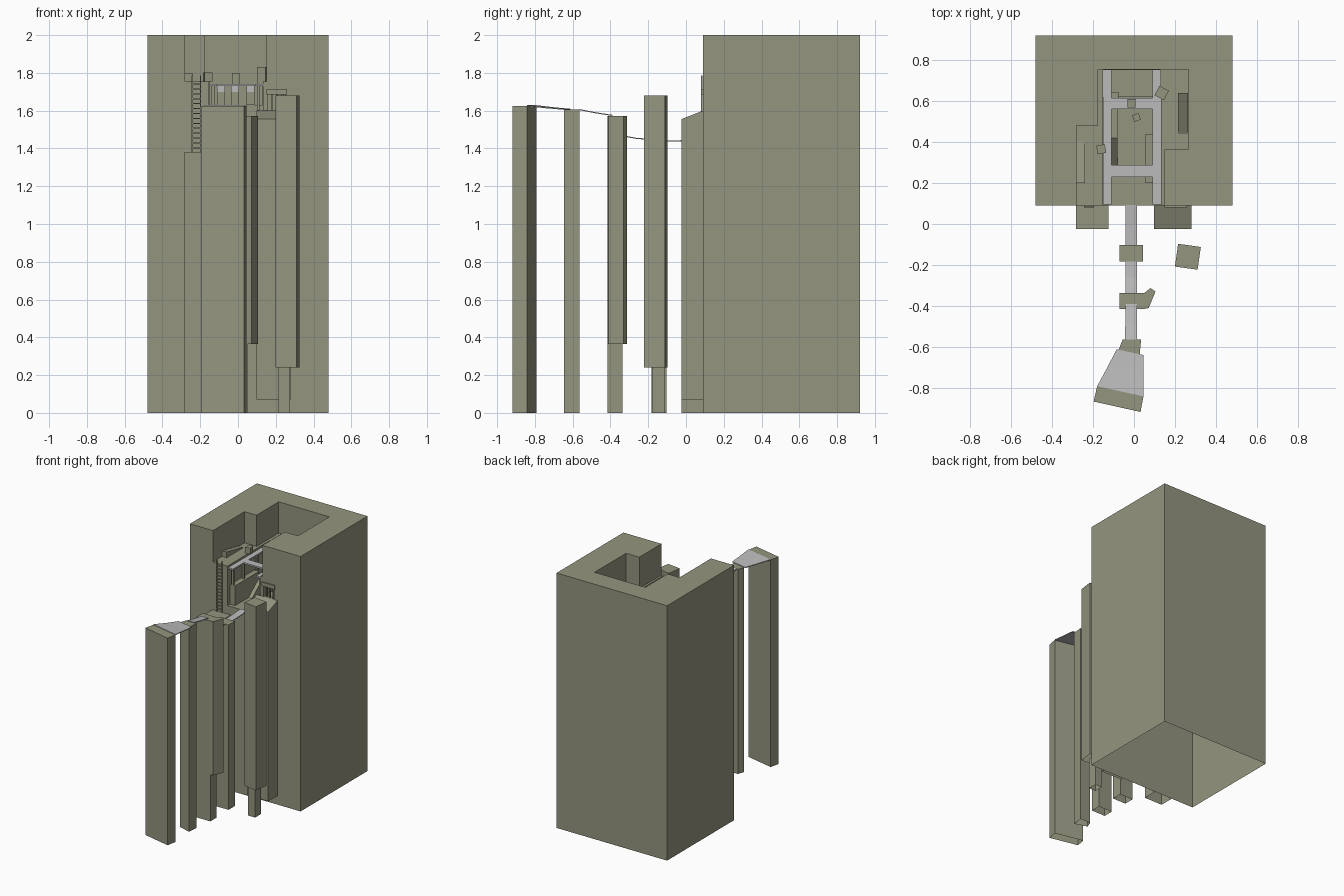
import bpy, bmesh
from math import radians
from mathutils import Matrix, Vector

if "Cube" in bpy.data.objects:
    bpy.data.objects.remove(bpy.data.objects["Cube"], do_unlink=True)


def make_material(name, rgb):
    m = bpy.data.materials.new(name)
    m.use_nodes = True
    m.diffuse_color = (*rgb, 1)
    m.node_tree.nodes["Principled BSDF"].inputs["Base Color"].default_value = (*rgb, 1)
    return m


STONE = make_material("olive stone", (0.3, 0.3, 0.215))
PATH = make_material("pale grey path", (0.5, 0.5, 0.5))


def finish(bm, name, mat):
    bmesh.ops.recalc_face_normals(bm, faces=bm.faces)
    me = bpy.data.meshes.new(name)
    bm.to_mesh(me)
    bm.free()
    me.materials.append(mat)
    ob = bpy.data.objects.new(name, me)
    bpy.context.collection.objects.link(ob)
    return ob


def drop_bottom(ob):
    bm = bmesh.new()
    bm.from_mesh(ob.data)
    low = min(v.co.z for v in bm.verts)
    faces = [f for f in bm.faces if all(v.co.z < low + 0.0001 for v in f.verts)]
    bmesh.ops.delete(bm, geom=faces, context="FACES")
    bm.to_mesh(ob.data)
    bm.free()


def prism(name, outline, z0, z1, mat=STONE, hollow=False):
    """Extrude a plan outline from z0 to z1; hollow leaves the underside open."""
    bm = bmesh.new()
    face = bm.faces.new([bm.verts.new((x, y, z0)) for x, y in outline])
    ext = bmesh.ops.extrude_face_region(bm, geom=[face])
    top = [g for g in ext["geom"] if isinstance(g, bmesh.types.BMVert)]
    bmesh.ops.translate(bm, verts=top, vec=(0, 0, z1 - z0))
    ob = finish(bm, name, mat)
    if hollow:
        drop_bottom(ob)
    return ob


def box(name, x0, x1, y0, y1, z0, z1, mat=STONE, hollow=False):
    return prism(name, [(x0, y0), (x1, y0), (x1, y1), (x0, y1)], z0, z1, mat, hollow)


def slope_top(ob, y, z):
    """Move the top corners at one y to a new height, giving a ramp."""
    high = max(v.co.z for v in ob.data.vertices)
    for v in ob.data.vertices:
        if abs(v.co.y - y) < 0.001 and abs(v.co.z - high) < 0.001:
            v.co.z = z


def turned_box(name, x, y, size, z0, z1, angle, hollow=False):
    h = size / 2
    rot = Matrix.Rotation(radians(angle), 2)
    pts = [rot @ Vector(p) + Vector((x, y)) for p in ((-h, -h), (h, -h), (h, h), (-h, h))]
    return prism(name, [tuple(p) for p in pts], z0, z1, STONE, hollow)


def strip(name, stations, thick=0.006):
    """Thin path through stations of (x left, y left, x right, y right, z)."""
    bm = bmesh.new()
    rows = [(bm.verts.new((a, b, z)), bm.verts.new((c, d, z))) for a, b, c, d, z in stations]
    for p, q in zip(rows, rows[1:]):
        bm.faces.new((p[0], p[1], q[1], q[0]))
    ext = bmesh.ops.extrude_face_region(bm, geom=bm.faces[:])
    down = [g for g in ext["geom"] if isinstance(g, bmesh.types.BMVert)]
    bmesh.ops.translate(bm, verts=down, vec=(0, 0, -thick))
    return finish(bm, name, PATH)


# Main cliff block with courtyard, pit and doorway cut out
cliff = box("cliff_block", -0.48, 0.48, 0.09, 0.92, 0, 2)
cutters = [
    prism("courtyard_cutter", [(-0.28, 0), (0.15, 0), (0.15, 0.365), (0.265, 0.365),
          (0.265, 0.755), (-0.175, 0.755), (-0.175, 0.48), (-0.28, 0.48)], 1.755, 2.1),
    box("pit_cutter", -0.155, 0.133, 0, 0.62, 1.445, 1.8),
    box("rear_pit_cutter", -0.152, 0.13, 0.55, 0.752, 1.63, 1.8),
    box("doorway_cutter", 0.16, 0.25, 0, 0.2, 1.6, 1.685),
]
bpy.context.view_layer.objects.active = cliff
for c in cutters:
    c.hide_render = True
    mod = cliff.modifiers.new("cut", "BOOLEAN")
    mod.operation, mod.solver, mod.object = "DIFFERENCE", "EXACT", c
    bpy.ops.object.modifier_apply(modifier=mod.name)
for c in cutters:
    bpy.data.objects.remove(c, do_unlink=True)
drop_bottom(cliff)

# Buttresses against the front face
box("left_buttress", -0.283, -0.125, -0.025, 0.09, 0, 1.38, hollow=True)
buttress = box("right_buttress", 0.097, 0.28, -0.025, 0.09, 0.07, 1.6, hollow=True)
slope_top(buttress, -0.025, 1.555)

# Free standing pillars
prism("front_pillar", [(-0.197, -0.867), (0.032, -0.918), (0.046, -0.842), (-0.18, -0.792)],
      0, 1.625, hollow=True)
prism("second_pillar", [(-0.075, -0.615), (0.027, -0.645), (0.035, -0.563), (-0.055, -0.563)],
      0, 1.605, hollow=True)
box("third_pillar", -0.07, 0.05, -0.415, -0.337, 0, 1.572, hollow=True)
prism("third_pillar_spur", [(0.05, -0.415), (0.072, -0.41), (0.105, -0.33), (0.08, -0.313),
      (0.05, -0.337)], 0.365, 1.572, hollow=True)
box("fourth_pillar", -0.07, 0.045, -0.182, -0.102, 0, 1.45, hollow=True)
turned_box("side_pillar", 0.263, -0.16, 0.112, 0.24, 1.68, -8, hollow=True)
box("side_pillar_foot", 0.215, 0.275, -0.18, -0.11, 0, 0.25, hollow=True)

# Grey path hopping from pillar to pillar
strip("wide_path", [(-0.18, -0.792, 0.046, -0.842, 1.629), (-0.13, -0.7, 0.046, -0.735, 1.618),
                    (-0.085, -0.612, 0.046, -0.64, 1.61)])
strip("upper_path", [(-0.045, -0.565, 0.015, -0.565, 1.609), (-0.042, -0.48, 0.015, -0.48, 1.592),
                     (-0.042, -0.39, 0.015, -0.39, 1.578)])
strip("lower_path", [(-0.042, -0.337, 0.015, -0.337, 1.47), (-0.042, -0.26, 0.015, -0.26, 1.456),
                     (-0.042, -0.182, 0.015, -0.182, 1.451)])
strip("entry_path", [(-0.042, -0.102, 0.015, -0.102, 1.442), (-0.042, 0.0, 0.015, 0.0, 1.444),
                     (-0.042, 0.092, 0.015, 0.092, 1.45)])

# Raised walkways and crossing bridges over the pit
for side, x0 in (("left", -0.152), ("right", 0.09)):
    box(side + "_walkway", x0, x0 + 0.042, 0.095, 0.752, 1.73, 1.742, PATH)
for name, y0, y1 in (("front", 0.23, 0.288), ("back", 0.562, 0.615)):
    box(name + "_bridge", -0.11, 0.09, y0, y1, 1.73, 1.742, PATH)

# Bridge supports
for x in (-0.11, -0.038, 0.045):
    box("bridge_support", x, x + 0.042, 0.57, 0.61, 1.63, 1.7)
    box("bridge_support_cap", x, x + 0.042, 0.57, 0.61, 1.7, 1.73, PATH)
for x in (-0.14, 0.1):
    for y in (0.12, 0.25, 0.42):
        box("walkway_post", x, x + 0.015, y, y + 0.015, 1.445, 1.73)

# Ramps, landings and ledges in the pit
box("pit_landing", -0.152, -0.08, 0.42, 0.62, 1.445, 1.55)
box("pit_side_wall", -0.152, -0.11, 0.12, 0.42, 1.445, 1.6)
ramp = box("pit_ramp", -0.11, -0.08, 0.288, 0.42, 1.43, 1.55)
slope_top(ramp, 0.288, 1.445)
box("pit_ledge", 0.055, 0.133, 0.28, 0.44, 1.445, 1.52)
box("pit_step", 0.055, 0.133, 0.2, 0.28, 1.445, 1.48)
box("rear_step", -0.11, -0.075, 0.615, 0.645, 1.63, 1.68)
ramp = box("courtyard_ramp", 0.215, 0.264, 0.44, 0.64, 1.755, 1.86)
slope_top(ramp, 0.44, 1.757)
bench = box("wall_bench", -0.28, -0.24, 0.2, 0.405, 1.755, 1.8)
slope_top(bench, 0.405, 1.76)

# Loose stone blocks
turned_box("left_block", -0.16, 0.365, 0.042, 1.755, 1.803, 10)
turned_box("right_block", 0.135, 0.64, 0.052, 1.742, 1.83, -28)
turned_box("middle_block", 0.012, 0.52, 0.034, 1.445, 1.5, 20)
turned_box("bridge_block", -0.012, 0.59, 0.04, 1.742, 1.8, 0)

# Ladder up the left front face
for x in (-0.245, -0.201):
    box("ladder_rail", x, x + 0.006, 0.08, 0.088, 1.38, 1.785)
for i in range(14):
    z = 1.4 + i * 0.026
    box("ladder_rung", -0.24, -0.2, 0.081, 0.087, z, z + 0.006)

# Doorway lintel and bars
box("doorway_lintel", 0.15, 0.26, 0.08, 0.095, 1.685, 1.715)
for x in (0.175, 0.203, 0.231):
    box("doorway_bar", x, x + 0.01, 0.095, 0.105, 1.6, 1.685)
